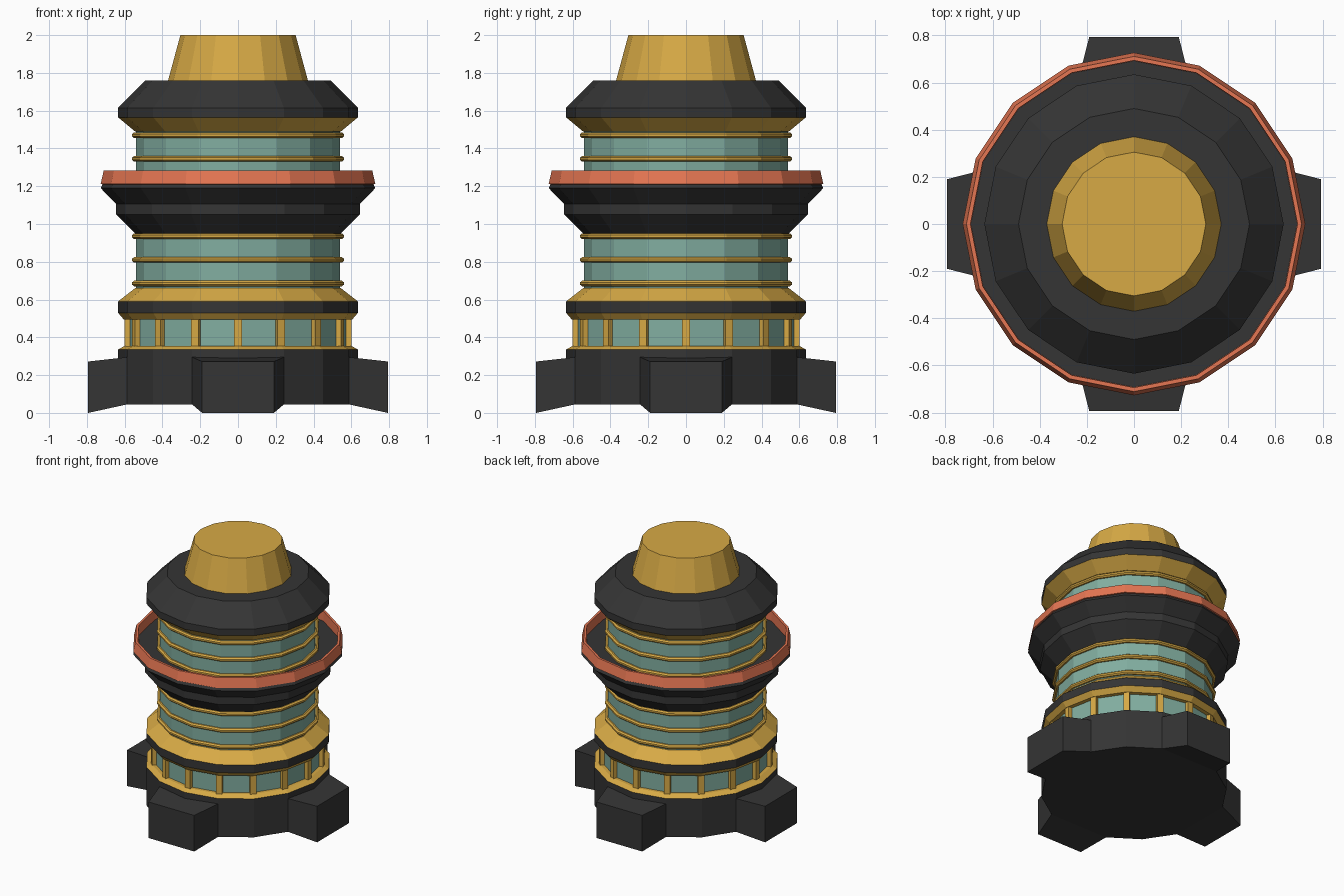
import bpy, bmesh, math
from mathutils import Matrix, Vector

if "Cube" in bpy.data.objects:
    bpy.data.objects.remove(bpy.data.objects["Cube"])

SIDES = 16


def material(name, rgb):
    m = bpy.data.materials.new(name)
    m.diffuse_color = (*rgb, 1)
    m.use_nodes = True
    m.node_tree.nodes["Principled BSDF"].inputs["Base Color"].default_value = m.diffuse_color
    return m


DARK = material("charcoal", (0.035, 0.035, 0.035))
GOLD = material("gold", (0.68, 0.40, 0.06))
TEAL = material("teal_glass", (0.22, 0.42, 0.35))
CORAL = material("coral", (0.78, 0.18, 0.085))


def add_object(name, bm, mat):
    me = bpy.data.meshes.new(name)
    bm.to_mesh(me)
    bm.free()
    me.materials.append(mat)
    ob = bpy.data.objects.new(name, me)
    bpy.context.collection.objects.link(ob)
    return ob


def lathe(name, profile, mat, closed=False, cap_bottom=False, cap_top=False):
    """Spin an (r, z) profile, listed upwards on its outside, into a 16-sided shell."""
    bm = bmesh.new()
    rings = []
    for r, z in profile:
        angles = [2 * math.pi * j / SIDES for j in range(SIDES)]
        rings.append([bm.verts.new((r * math.cos(a), r * math.sin(a), z)) for a in angles])
    pairs = list(zip(rings, rings[1:]))
    if closed:
        pairs.append((rings[-1], rings[0]))
    for lo, hi in pairs:
        for j in range(SIDES):
            k = (j + 1) % SIDES
            bm.faces.new((lo[j], lo[k], hi[k], hi[j]))
    if cap_bottom:
        bm.faces.new(rings[0][::-1])
    if cap_top:
        bm.faces.new(rings[-1])
    return add_object(name, bm, mat)


# Base drum
lathe("base_drum", [(0.635, 0.045), (0.635, 0.335)], DARK, cap_bottom=True)

# Four tapered feet, each spreading from two faces of the drum
for i in range(4):
    bm = bmesh.new()
    bmesh.ops.create_cube(bm, size=2)
    for v in bm.verts:
        outer, side, up = v.co.x > 0, v.co.y, v.co.z > 0
        if outer:
            v.co = Vector((0.793, 0.19 * side, 0.272 if up else 0.0))
        else:
            v.co = Vector((0.587, 0.243 * side, 0.295 if up else 0.045))
    bm.transform(Matrix.Rotation(i * math.pi / 2, 4, 'Z'))
    add_object(f"foot_{i + 1}", bm, DARK)

# Ground floor: sill, glass and mullions
lathe("ground_sill", [(0.635, 0.335), (0.60, 0.355), (0.57, 0.355)], GOLD)
lathe("ground_glass", [(0.575, 0.35), (0.575, 0.50)], TEAL)
bm = bmesh.new()
for j in range(SIDES):
    bmesh.ops.create_cube(bm, size=1, matrix=Matrix.Rotation(2 * math.pi * j / SIDES, 4, 'Z')
                          @ Matrix.Translation((0.575, 0, 0.425))
                          @ Matrix.Diagonal((0.05, 0.042, 0.15, 1)))
add_object("mullions", bm, GOLD)

# Ledge above the ground floor
lathe("ledge_underside", [(0.57, 0.495), (0.605, 0.495), (0.635, 0.53)], GOLD)
lathe("ledge_band", [(0.635, 0.53), (0.635, 0.59)], DARK)
lathe("ledge_slope", [(0.635, 0.59), (0.545, 0.66), (0.535, 0.66)], GOLD)

# Glass shafts with trim rings
lathe("lower_glass", [(0.54, 0.655), (0.54, 0.95)], TEAL)
lathe("upper_glass", [(0.54, 1.20), (0.54, 1.495)], TEAL)
for i, z in enumerate((0.685, 0.81, 0.935, 1.22, 1.345, 1.47)):
    lathe(f"trim_ring_{i + 1}",
          [(0.535, z - 0.015), (0.55, z - 0.015), (0.561, z - 0.006),
           (0.561, z + 0.006), (0.55, z + 0.015), (0.535, z + 0.015)], GOLD)

# Balcony bowl with its floor, and the coral rail
lathe("balcony", [(0.535, 0.945), (0.54, 0.945), (0.645, 1.05), (0.645, 1.105),
                  (0.727, 1.19), (0.717, 1.21), (0.53, 1.21)], DARK)
lathe("balcony_rail", [(0.692, 1.205), (0.727, 1.212), (0.711, 1.283), (0.694, 1.283)],
      CORAL, closed=True)

# Roof
lathe("roof_underside", [(0.535, 1.49), (0.545, 1.49), (0.635, 1.565)], GOLD)
lathe("roof", [(0.635, 1.565), (0.635, 1.615), (0.49, 1.76), (0.36, 1.76)], DARK)
lathe("roof_cone", [(0.37, 1.76), (0.305, 2.0)], GOLD, cap_top=True)
